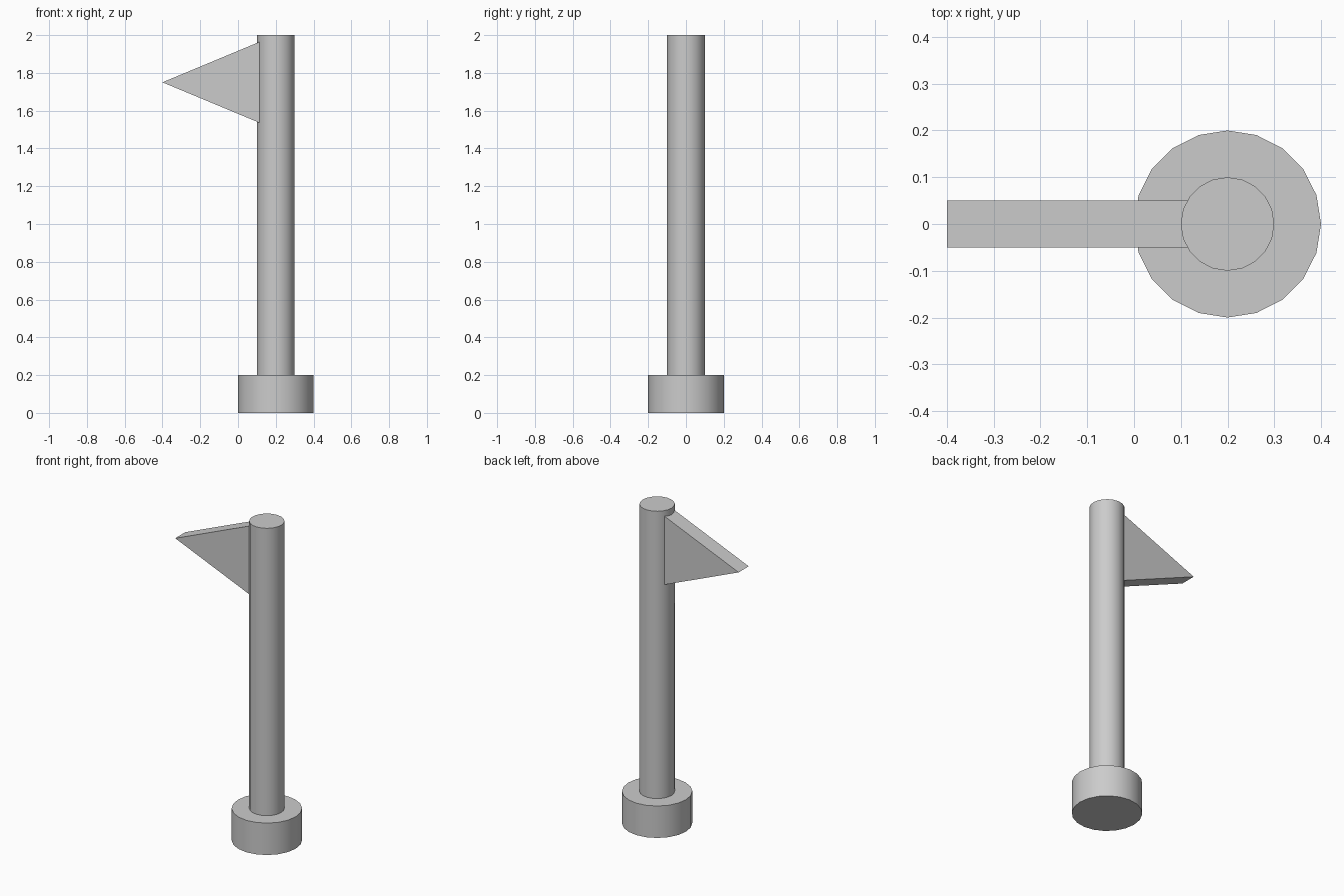
import bpy
import bmesh
import math

cube = bpy.data.objects.get("Cube")
if cube:
    bpy.data.objects.remove(cube, do_unlink=True)

POLE_X = 0.2

# Single plain grey for every part
grey = bpy.data.materials.new("plain_grey")
grey.use_nodes = True
colour = (0.6, 0.6, 0.6, 1.0)
grey.diffuse_color = colour
grey.node_tree.nodes["Principled BSDF"].inputs["Base Color"].default_value = colour


def round_part(name, radius, bottom, top):
    bpy.ops.mesh.primitive_cylinder_add(
        vertices=20, radius=radius, depth=top - bottom,
        location=(POLE_X, 0, (bottom + top) / 2))
    obj = bpy.context.object
    obj.name = name
    obj.data.materials.append(grey)
    bpy.ops.object.shade_smooth_by_angle(angle=math.radians(30))
    return obj


def prism(name, outline, thickness):
    # Extrude an outline in the xz plane, centred on y = 0
    bm = bmesh.new()
    face = bm.faces.new([bm.verts.new((x, -thickness / 2, z)) for x, z in outline])
    extruded = bmesh.ops.extrude_face_region(bm, geom=[face])["geom"]
    bmesh.ops.translate(bm, vec=(0, thickness, 0),
                        verts=[v for v in extruded if isinstance(v, bmesh.types.BMVert)])
    bmesh.ops.recalc_face_normals(bm, faces=bm.faces)
    mesh = bpy.data.meshes.new(name)
    bm.to_mesh(mesh)
    bm.free()
    mesh.materials.append(grey)
    obj = bpy.data.objects.new(name, mesh)
    bpy.context.collection.objects.link(obj)
    return obj


# Foot and pole
round_part("base", 0.2, 0, 0.2)
round_part("pole", 0.1, 0.2, 2.0)

# Pennant, its wide edge buried in the pole
prism("pennant", [(-0.4, 1.75), (0.19, 1.504), (0.19, 1.996)], 0.1)
